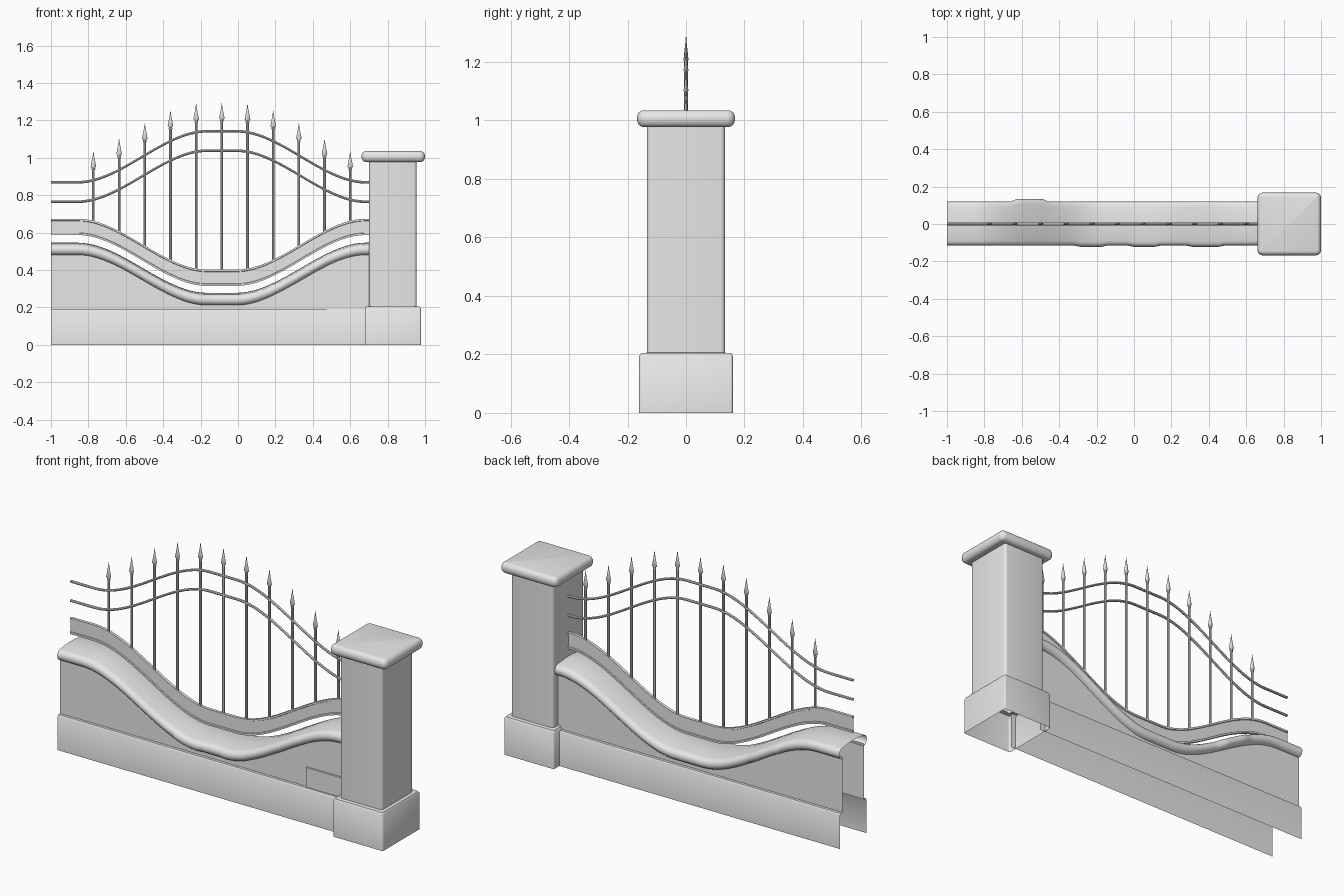
import bpy, bmesh, math

if "Cube" in bpy.data.objects:
    bpy.data.objects.remove(bpy.data.objects["Cube"])

# One plain grey for everything
grey = bpy.data.materials.new("plain_grey")
grey.use_nodes = True
grey.diffuse_color = (0.8, 0.8, 0.8, 1)
grey.node_tree.nodes["Principled BSDF"].inputs["Base Color"].default_value = (0.8, 0.8, 0.8, 1)

MID = -0.087          # centre of the sagging curve
LEFT, RIGHT = -1.0, 0.71
STEPS = 60
XS = [LEFT + (RIGHT - LEFT) * i / STEPS for i in range(STEPS + 1)]


def sweep(x):
    """0 in the middle of the curve, 1 at its flat ends."""
    t = min(max((abs(x - MID) - 0.08) / 0.69, 0), 1)
    return t * t * (3 - 2 * t)


def loft(name, rings, closed=False, cap=False, smooth=40):
    bm = bmesh.new()
    rows = [[bm.verts.new(p) for p in ring] for ring in rings]
    n = len(rows[0])
    for a, b in zip(rows, rows[1:]):
        for j in range(n if closed else n - 1):
            k = (j + 1) % n
            bm.faces.new((a[j], b[j], b[k], a[k]))
    if cap:
        bm.faces.new(list(reversed(rows[-1])))
    mesh = bpy.data.meshes.new(name)
    bm.to_mesh(mesh)
    bm.free()
    mesh.materials.append(grey)
    obj = bpy.data.objects.new(name, mesh)
    bpy.context.collection.objects.link(obj)
    bpy.ops.object.select_all(action='DESELECT')
    obj.select_set(True)
    bpy.context.view_layer.objects.active = obj
    bpy.ops.object.shade_smooth_by_angle(angle=math.radians(smooth))
    return obj


def along(name, section, closed=False):
    """Loft a (y, z) section, given as a function of x, along the wall."""
    return loft(name, [[(x, y, z) for y, z in section(x)] for x in XS], closed)


def rounded_square(cx, hx, hy, r, z, seg=4):
    """Clockwise ring with rounded corners."""
    pts = []
    for q, (sx, sy) in enumerate([(1, 1), (1, -1), (-1, -1), (-1, 1)]):
        for i in range(seg + 1):
            a = math.pi / 2 * (1 - q - i / seg)
            pts.append((cx + sx * (hx - r) + r * math.cos(a),
                        sy * (hy - r) + r * math.sin(a), z))
    return pts


def oval(cx, rx, ry, z, n=8):
    return [(cx + rx * math.cos(-2 * math.pi * i / n),
             ry * math.sin(-2 * math.pi * i / n), z) for i in range(n)]


# Wall: two open skins with a projecting plinth
def coping_base(x):
    return 0.212 + 0.268 * sweep(x)


def wall_front(x):
    return [(-0.113, 0), (-0.113, 0.18), (-0.107, 0.19), (-0.092, 0.19),
            (-0.092, coping_base(x) + 0.01)]


def wall_back(x):
    return [(-y, z) for y, z in reversed(wall_front(x))]


along("wall_front", wall_front)
along("wall_back", wall_back)


# Coping: rounded, gently domed stones, some slightly proud of the wall
def inside(x, spans):
    return any(a <= x <= b for a, b in spans)


def coping(x):
    z = coping_base(x)
    front = 0.122 if inside(x, [(-0.3, -0.16), (-0.01, 0.13), (0.31, 0.46)]) else 0.116
    back = 0.133 if inside(x, [(-0.63, -0.47)]) else 0.12
    r = 0.029
    arc = [math.pi / 2 * (i / 4 - 1) for i in range(9)]
    pts = [(-0.092, z)]
    pts += [(-front + r - r * math.cos(a), z + r + r * math.sin(a)) for a in arc]
    pts += [(-0.04, z + 0.064), (0, z + 0.066), (0.04, z + 0.064)]
    pts += [(back - r + r * math.cos(a), z + r + r * math.sin(a)) for a in reversed(arc)]
    return pts + [(0.092, z)]


along("coping", coping)


# Panel fixed to the wall beside the pillar
def panel_ring(y, inset):
    x0, x1, z0, z1 = 0.475 + inset, 0.69, 0.19, 0.297 - inset
    return [(x0, y, z0), (x0, y, z1), (x1, y, z1), (x1, y, z0)]


loft("wall_panel", [panel_ring(-0.092, 0), panel_ring(-0.097, 0),
                    panel_ring(-0.099, 0.002)], closed=True, cap=True)


# Curved railing band: thin web with a bead along each edge
def band(x):
    z = 0.315 + 0.272 * sweep(x)
    side = [(0.008, 0), (0.008, 0.01), (0.003, 0.012),
            (0.003, 0.075), (0.008, 0.077), (0.008, 0.087)]
    return [(-y, z + h) for y, h in side] + [(y, z + h) for y, h in reversed(side)]


along("railing_band", band, closed=True)


# Two upper rails arching the opposite way
def upper_rail(top):
    def section(x):
        z = top - 0.273 * sweep(x)
        return [(-0.007 * math.cos(a), z + 0.007 * math.sin(a))
                for a in (math.pi / 4 * i for i in range(8))]
    return section


along("upper_rail_top", upper_rail(1.142), closed=True)
along("upper_rail_lower", upper_rail(1.038), closed=True)

# Upright bars with spear heads
for i in range(11):
    x = -0.773 + 0.1373 * i
    s = sweep(x)
    tip = 1.292 - 0.272 * s + 0.08 * s * (1 - s)
    loft(f"bar_{i + 1}", [oval(x, 0.007, 0.007, 0.395 + 0.272 * s),
                          oval(x, 0.007, 0.007, tip - 0.085)], closed=True)
    head = [(0.006, 0.1), (0.010, 0.098), (0.010, 0.092), (0.007, 0.09),
            (0.015, 0.082), (0.008, 0.045), (0.004, 0.025), (0.0006, 0)]
    loft(f"spear_head_{i + 1}", [oval(x, r, r * 0.55, tip - d) for r, d in head],
         closed=True, cap=True)

# Pillar: hollow base, shaft with eased corners, rounded cap
loft("pillar_base", [rounded_square(0.828, 0.15, 0.16, 0.008, 0),
                     rounded_square(0.828, 0.15, 0.16, 0.008, 0.195),
                     rounded_square(0.828, 0.144, 0.154, 0.008, 0.204),
                     rounded_square(0.828, 0.126, 0.132, 0.015, 0.206)], closed=True)
loft("pillar_shaft", [rounded_square(0.828, 0.127, 0.134, 0.016, z)
                      for z in (0.204, 0.985)], closed=True)
cap_rings = [rounded_square(0.83, 0.12, 0.125, 0.01, 0.978)]
for i in range(9):
    a = math.pi * (i / 8 - 0.5)
    out = 0.022 * (1 - math.cos(a))
    cap_rings.append(rounded_square(0.83, 0.17 - out, 0.168 - out, 0.028 - out,
                                    1.0065 + 0.0285 * math.sin(a)))
loft("pillar_cap", cap_rings, closed=True, cap=True)
